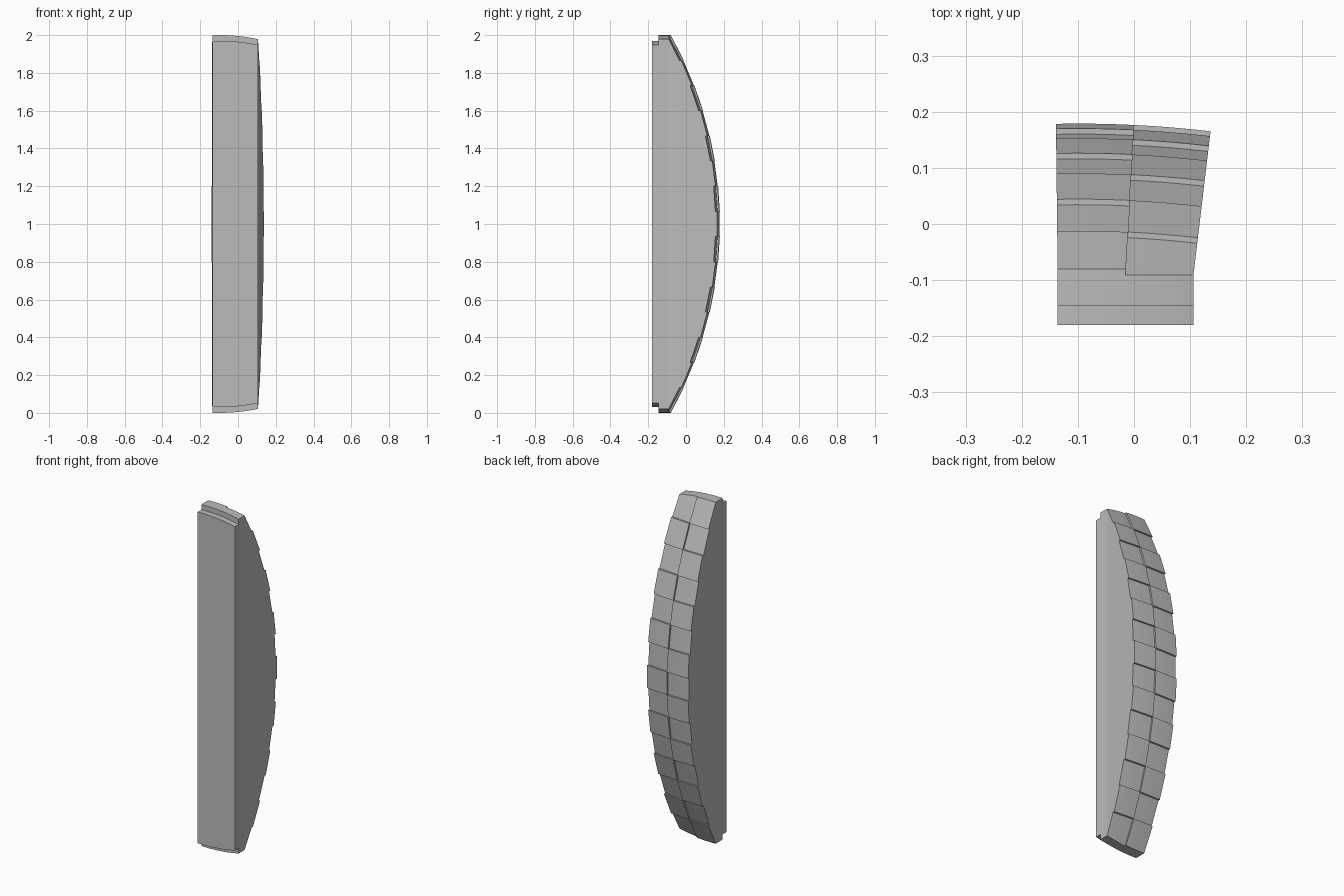
import bpy, bmesh, math

if "Cube" in bpy.data.objects:
    bpy.data.objects.remove(bpy.data.objects["Cube"], do_unlink=True)

grey = bpy.data.materials.new("plain_grey")
grey.use_nodes = True
grey.diffuse_color = (0.5, 0.5, 0.5, 1)
grey.node_tree.nodes["Principled BSDF"].inputs["Base Color"].default_value = (0.5, 0.5, 0.5, 1)

RIM_Y, BACK_Y, STEP_Y, FRONT_Y = -0.09, 0.17, -0.145, -0.18
CENTRE_X, DOME_R, RIM_R, STEP_R = -0.1, 2.05, 1.0, 0.97
RAISE, ROWS = 0.01, 15


def side_x(u, y):
    """Width position u (0 to 1) between the two tapering sides."""
    t = max(0, (y - RIM_Y) / (BACK_Y - RIM_Y))
    left, right = -0.136 - 0.003 * t, 0.106 + 0.031 * t
    return left + (right - left) * u


def disc_point(u, y, radius, sign):
    x = side_x(u, y)
    return (x, y, 1 + sign * math.sqrt(radius ** 2 - (x - CENTRE_X) ** 2))


def dome_point(u, s, lift):
    """Point on the dome; s runs from -1 at the bottom rim to 1 at the top rim."""
    y = RIM_Y
    for _ in range(4):
        x = side_x(u, y)
        d = x - CENTRE_X
        dz = s if abs(s) < 1 else math.copysign(math.sqrt(RIM_R ** 2 - d * d), s)
        y = BACK_Y + lift - DOME_R + math.sqrt(DOME_R ** 2 - d * d - dz * dz)
    return (x, y, 1 + dz)


def row_edge(i):
    return max(-1, min(1, 2 * i / ROWS - 1))


def loft(bm, sections, caps):
    """Skin closed sections and fill both ends with the listed index loops."""
    rings = [[bm.verts.new(p) for p in sec] for sec in sections]
    n = len(rings[0])
    for a, b in zip(rings, rings[1:]):
        for i in range(n):
            j = (i + 1) % n
            bm.faces.new((a[i], a[j], b[j], b[i]))
    for ring in (rings[0], rings[-1]):
        for loop in caps:
            bm.faces.new([ring[i] for i in loop])


def finish(bm, name):
    bmesh.ops.recalc_face_normals(bm, faces=bm.faces)
    mesh = bpy.data.meshes.new(name)
    bm.to_mesh(mesh)
    bm.free()
    mesh.materials.append(grey)
    obj = bpy.data.objects.new(name, mesh)
    bpy.context.collection.objects.link(obj)


# Solid body: flat front, stepped ends and domed back
def body_section(u):
    low = [disc_point(u, FRONT_Y, STEP_R, -1), disc_point(u, STEP_Y, STEP_R, -1),
           disc_point(u, STEP_Y, RIM_R, -1)]
    dome = [dome_point(u, row_edge(i), 0) for i in range(ROWS + 1)]
    high = [disc_point(u, STEP_Y, RIM_R, 1), disc_point(u, STEP_Y, STEP_R, 1),
            disc_point(u, FRONT_Y, STEP_R, 1)]
    return low + dome + high


first, last = 3, 3 + ROWS
front_cap = [0, 1, 2, first, last, last + 1, last + 2, last + 3]
bm = bmesh.new()
loft(bm, [body_section(k / 8) for k in range(9)],
     [front_cap, list(range(first, last + 1))])
finish(bm, "domed_body")

# Raised tiles in a checker pattern over two columns
for column, name in enumerate(("right_raised_tiles", "left_raised_tiles")):
    bm = bmesh.new()
    for row in range(ROWS):
        if (row + column) % 2:
            continue
        a, b = row_edge(row), row_edge(row + 1)
        sections = []
        for k in range(5):
            u = (column + k / 4) / 2
            sections.append([dome_point(u, a, -0.001), dome_point(u, a, RAISE),
                             dome_point(u, b, RAISE), dome_point(u, b, -0.001)])
        loft(bm, sections, [[0, 1, 2, 3]])
    finish(bm, name)
